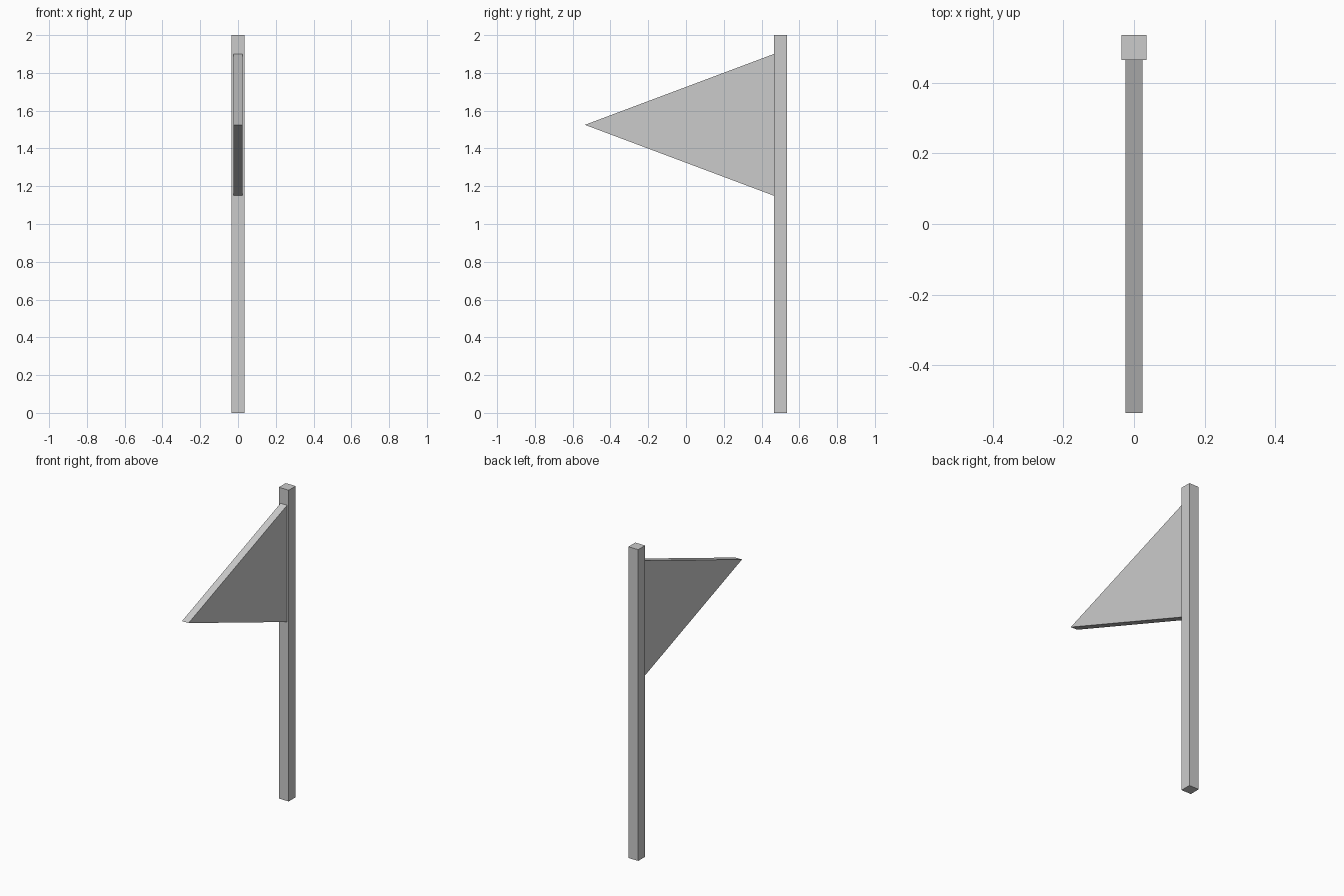
import bpy, bmesh
from mathutils import Vector

if "Cube" in bpy.data.objects:
    bpy.data.objects.remove(bpy.data.objects["Cube"])


def prism(name, profile, direction):
    """Extrude a closed flat profile along a direction into a solid object."""
    bm = bmesh.new()
    face = bm.faces.new([bm.verts.new(p) for p in profile])
    ext = bmesh.ops.extrude_face_region(bm, geom=[face], use_keep_orig=True)
    moved = [g for g in ext["geom"] if isinstance(g, bmesh.types.BMVert)]
    bmesh.ops.translate(bm, verts=moved, vec=Vector(direction))
    bmesh.ops.recalc_face_normals(bm, faces=bm.faces)
    mesh = bpy.data.meshes.new(name)
    bm.to_mesh(mesh)
    bm.free()
    obj = bpy.data.objects.new(name, mesh)
    bpy.context.collection.objects.link(obj)
    return obj


HALF_POLE = 0.035
HALF_FLAG = 0.0235
Y_BACK, Y_JOIN, Y_TIP = 0.535, 0.465, -0.535

# Square pole
prism("pole",
      [(-HALF_POLE, Y_JOIN, 0), (HALF_POLE, Y_JOIN, 0),
       (HALF_POLE, Y_BACK, 0), (-HALF_POLE, Y_BACK, 0)],
      (0, 0, 2))

# Triangular pennant, butted against the front of the pole
prism("pennant",
      [(-HALF_FLAG, Y_JOIN, 1.15), (-HALF_FLAG, Y_JOIN, 1.90),
       (-HALF_FLAG, Y_TIP, 1.525)],
      (2 * HALF_FLAG, 0, 0))
